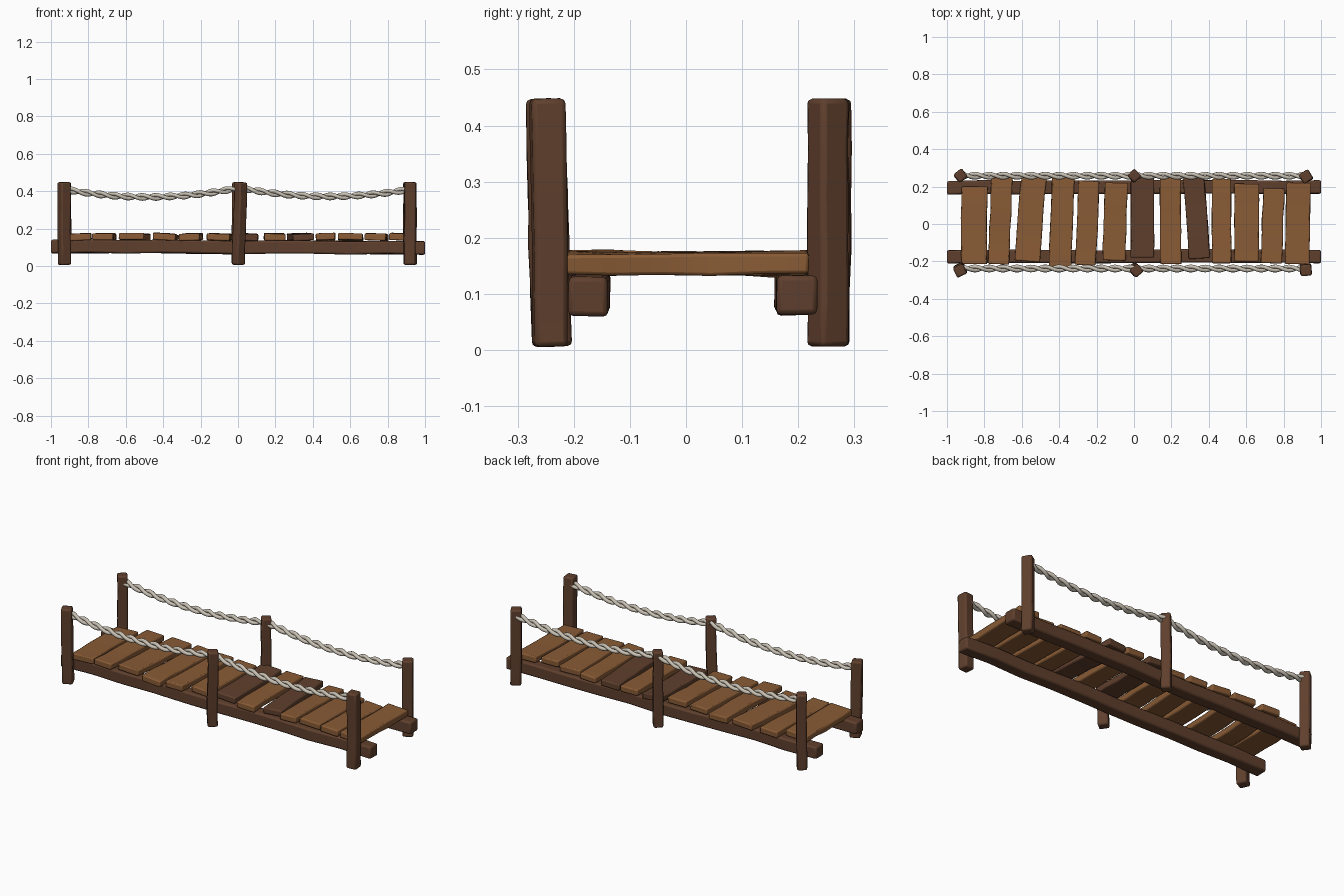
import bpy, bmesh, math, random
from mathutils import Matrix, Vector

random.seed(4)
cube = bpy.data.objects.get("Cube")
if cube:
    bpy.data.objects.remove(cube, do_unlink=True)


def material(name, rgb):
    m = bpy.data.materials.new(name)
    m.use_nodes = True
    m.diffuse_color = (*rgb, 1)
    m.node_tree.nodes["Principled BSDF"].inputs["Base Color"].default_value = (*rgb, 1)
    return m


plank_wood = material("light plank wood", (0.25, 0.105, 0.036))
dark_wood = material("dark wood", (0.115, 0.05, 0.026))
rope_fibre = material("rope fibre", (0.58, 0.53, 0.45))


def finish(obj, angle=40):
    bpy.ops.object.select_all(action="DESELECT")
    obj.select_set(True)
    bpy.context.view_layer.objects.active = obj
    bpy.ops.object.shade_smooth_by_angle(angle=math.radians(angle))


def timber(name, size, loc, rot, mat, rough=0.003, cuts=4, bevel=0.007):
    """Hand-hewn box: slightly wavy along its longest side, with worn edges."""
    bm = bmesh.new()
    bmesh.ops.create_cube(bm, size=1)
    bmesh.ops.scale(bm, vec=size, verts=bm.verts)
    axis = max(range(3), key=lambda i: size[i])
    long_edges = [e for e in bm.edges
                  if abs(e.verts[0].co[axis] - e.verts[1].co[axis]) > size[axis] / 2]
    bmesh.ops.subdivide_edges(bm, edges=long_edges, cuts=cuts, use_grid_fill=True)
    wave = {}
    for v in bm.verts:
        key = round(v.co[axis], 3)
        if key not in wave:
            wave[key] = [random.uniform(-rough, rough) for _ in range(3)]
        for i in range(3):
            if i != axis:
                v.co[i] += wave[key][i] + random.uniform(-rough, rough) * 0.5
    turn = Matrix.Rotation(rot[2], 4, "Z")
    lean = Matrix.Rotation(rot[1], 4, "Y") @ Matrix.Rotation(rot[0], 4, "X")
    bm.transform(Matrix.Translation(loc) @ lean @ turn)
    mesh = bpy.data.meshes.new(name)
    bm.to_mesh(mesh)
    bm.free()
    mesh.materials.append(mat)
    obj = bpy.data.objects.new(name, mesh)
    bpy.context.collection.objects.link(obj)
    mod = obj.modifiers.new("worn edges", "BEVEL")
    mod.width = bevel
    mod.segments = 2
    mod.angle_limit = math.radians(40)
    finish(obj)
    return obj


# Two long beams under the deck
for name, y, depth, tilt in (("front_beam", -0.173, 0.07, 0.004), ("back_beam", 0.196, 0.072, 0.002)):
    timber(name, (2.0, depth, 0.07), (0, y, 0.101), (0, tilt, 0), dark_wood, 0.003, 9, 0.009)

# Posts: x, y, width, turn, lean about x, lean about y
posts = {
    "front_right_post": (-0.93, -0.245, 0.058, 25, 1.5, -0.5),
    "front_middle_post": (0.008, -0.246, 0.055, 40, 1.5, 1.6),
    "front_left_post": (0.918, -0.245, 0.06, 6, 0.4, 0.6),
    "back_right_post": (-0.927, 0.258, 0.055, 38, 0, 0.3),
    "back_middle_post": (0, 0.257, 0.053, 42, 0, 0.3),
    "back_left_post": (0.92, 0.254, 0.058, 32, 0, 0),
}
for name, (x, y, w, turn, lx, ly) in posts.items():
    rot = [math.radians(a) for a in (lx, ly, turn)]
    timber(name, (w, w, 0.442), (x, y, 0.227), rot, dark_wood, 0.002, 4, 0.009)

# Deck planks: x, width, back end, front end, slant of the top towards +x
planks = [
    (-0.854, 0.138, 0.2, -0.215, 0),
    (-0.715, 0.113, 0.25, -0.215, 0.02),
    (-0.554, 0.135, 0.25, -0.2, 0.036),
    (-0.388, 0.12, 0.25, -0.24, 0.018),
    (-0.25, 0.112, 0.23, -0.22, 0.02),
    (-0.1, 0.122, 0.22, -0.195, 0.014),
    (0.046, 0.125, 0.25, -0.18, 0),
    (0.195, 0.113, 0.25, -0.215, 0),
    (0.335, 0.113, 0.25, -0.185, -0.03),
    (0.468, 0.103, 0.24, -0.21, 0),
    (0.602, 0.132, 0.215, -0.2, 0.004),
    (0.741, 0.113, 0.19, -0.21, 0.012),
    (0.875, 0.13, 0.22, -0.215, 0.008),
]
for i, (x, w, back, front, slant) in enumerate(planks):
    length = back - front
    rot = (random.uniform(-0.012, 0.012), random.uniform(-0.05, 0.05), -slant / length)
    timber(f"plank_{i + 1}", (w, length, 0.036), (x, (back + front) / 2, 0.155), rot,
           dark_wood if i in (6, 8) else plank_wood, 0.0025, 4, 0.006)


# Twisted ropes sagging between neighbouring posts
def rope(name, start, end, sag, strand=0.0105, pitch=0.15, steps=90):
    curve = bpy.data.curves.new(name, "CURVE")
    curve.dimensions = "3D"
    curve.bevel_depth = strand
    curve.bevel_resolution = 2
    curve.use_fill_caps = True
    span = (end - start).length
    for phase in (0, math.pi):
        line = curve.splines.new("POLY")
        line.points.add(steps)
        for k, p in enumerate(line.points):
            t = k / steps
            c = start.lerp(end, t)
            a = phase + t * span / pitch * math.tau
            p.co = (c.x, c.y + strand * math.cos(a),
                    c.z - sag * 4 * t * (1 - t) + strand * math.sin(a), 1)
    curve.materials.append(rope_fibre)
    obj = bpy.data.objects.new(name, curve)
    bpy.context.collection.objects.link(obj)
    bpy.ops.object.select_all(action="DESELECT")
    obj.select_set(True)
    bpy.context.view_layer.objects.active = obj
    bpy.ops.object.convert(target="MESH")
    finish(bpy.context.view_layer.objects.active, 60)


for side, y in (("front", -0.238), ("back", 0.258)):
    ends = [Vector((-0.925, y, 0.41)), Vector((0.005, y, 0.418)), Vector((0.92, y, 0.41))]
    rope(f"{side}_right_rope", ends[0], ends[1], 0.045)
    rope(f"{side}_left_rope", ends[1], ends[2], 0.042)
